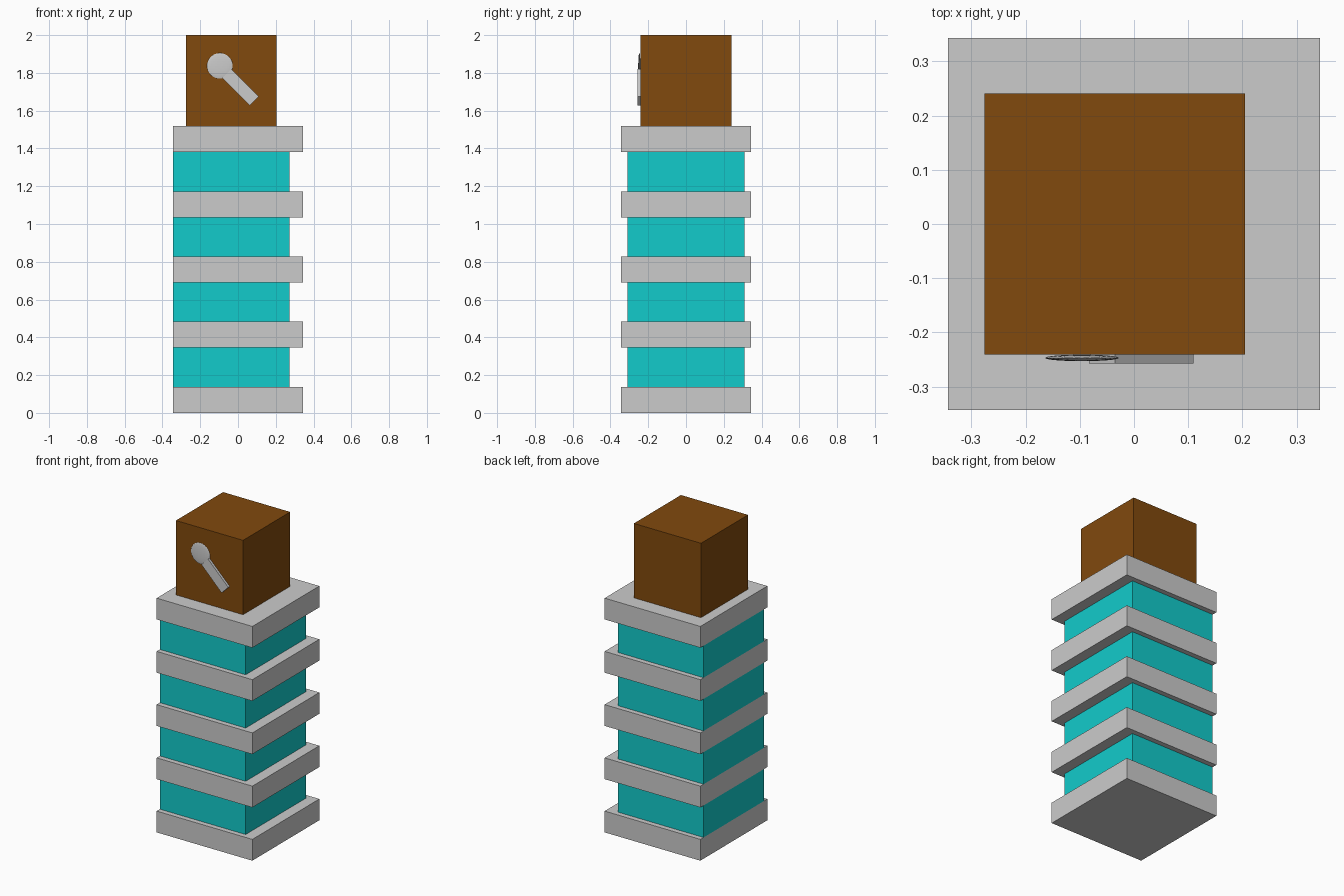
import bpy
from math import radians

if "Cube" in bpy.data.objects:
    bpy.data.objects.remove(bpy.data.objects["Cube"])


def material(name, rgb):
    m = bpy.data.materials.new(name)
    m.diffuse_color = (*rgb, 1)
    m.use_nodes = True
    m.node_tree.nodes["Principled BSDF"].inputs["Base Color"].default_value = m.diffuse_color
    return m


def box(name, lo, hi, mat=None):
    bpy.ops.mesh.primitive_cube_add(size=1, location=[(a + b) / 2 for a, b in zip(lo, hi)])
    ob = bpy.context.object
    ob.name = name
    ob.scale = [b - a for a, b in zip(lo, hi)]
    bpy.ops.object.transform_apply(location=False, rotation=False, scale=True)
    if mat:
        ob.data.materials.append(mat)
    return ob


cyan = material("cyan_glass", (0.006, 0.6, 0.6))
brown = material("brown_wood", (0.22, 0.067, 0.004))

HALF, SLAB, PITCH, FLOORS = 0.343, 0.138, 0.345, 5

# Floor slabs with glazed storeys between them, flush on the left side
for i in range(FLOORS):
    z = i * PITCH
    box(f"floor_slab_{i + 1}", (-HALF, -HALF, z), (HALF, HALF, z + SLAB))
    if i < FLOORS - 1:
        box(f"glass_storey_{i + 1}", (-HALF, -0.31, z + SLAB),
            (0.272, 0.31, z + PITCH), cyan)

# Rooftop block
box("roof_block", (-0.276, -0.241, 1.518), (0.205, 0.241, 2.0), brown)

# Emblem on the block front: slanted bar and flattened round head
bar = box("emblem_bar", (-0.089, -0.257, 1.690), (0.116, -0.237, 1.758))
bar.rotation_euler.y = radians(45)

bpy.ops.mesh.primitive_uv_sphere_add(segments=32, ring_count=16, radius=1,
                                     location=(-0.096, -0.247, 1.837))
head = bpy.context.object
head.name = "emblem_head"
head.scale = (0.068, 0.006, 0.068)
bpy.ops.object.transform_apply(location=False, rotation=False, scale=True)
